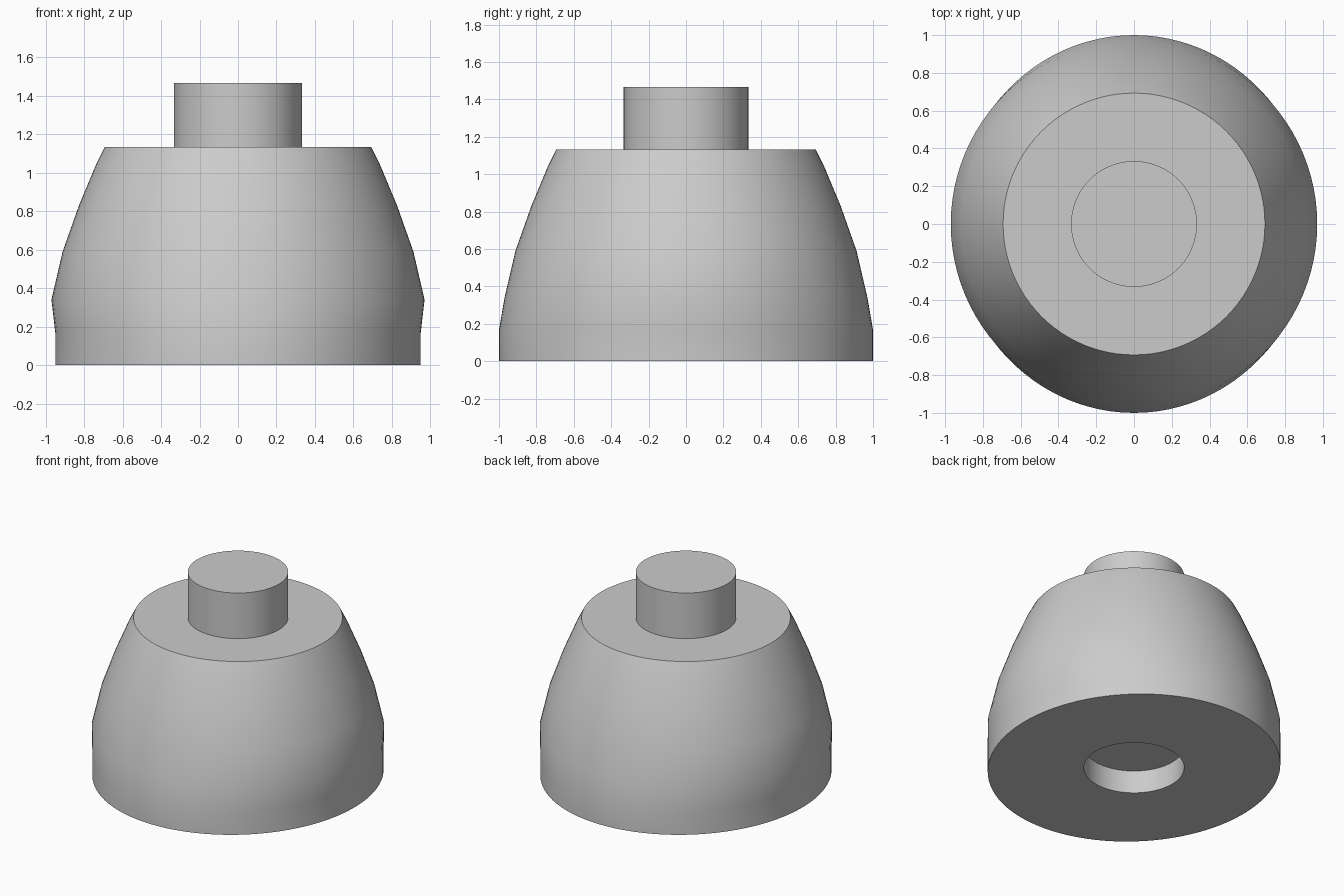
import bpy, bmesh, math

cube = bpy.data.objects.get("Cube")
if cube:
    bpy.data.objects.remove(cube, do_unlink=True)

SEGMENTS = 96

grey = bpy.data.materials.new("plain_grey")
grey.use_nodes = True
colour = (0.6, 0.6, 0.6, 1)
grey.diffuse_color = colour
grey.node_tree.nodes["Principled BSDF"].inputs["Base Color"].default_value = colour


def lathe(name, rings):
    """Skin a stack of (x radius, y radius, z) rings, closing both ends."""
    bm = bmesh.new()
    loops = []
    for rx, ry, z in rings:
        angles = [math.tau * i / SEGMENTS for i in range(SEGMENTS)]
        loops.append([bm.verts.new((rx * math.cos(a), ry * math.sin(a), z)) for a in angles])
    for low, high in zip(loops, loops[1:]):
        for i in range(SEGMENTS):
            j = (i + 1) % SEGMENTS
            bm.faces.new((low[i], low[j], high[j], high[i]))
    bm.faces.new(loops[0][::-1])
    bm.faces.new(loops[-1])
    bmesh.ops.recalc_face_normals(bm, faces=bm.faces)
    mesh = bpy.data.meshes.new(name)
    bm.to_mesh(mesh)
    bm.free()
    obj = bpy.data.objects.new(name, mesh)
    bpy.context.collection.objects.link(obj)
    mesh.materials.append(grey)
    bpy.ops.object.select_all(action="DESELECT")
    obj.select_set(True)
    bpy.context.view_layer.objects.active = obj
    bpy.ops.object.shade_smooth_by_angle(angle=math.radians(35))
    return obj


STUD = 0.333   # radius shared by the stud and the socket
SOCKET = 0.167  # socket depth
TOP = 1.133    # height of the flat shoulder

# Domed body: socket ceiling, socket rim, slightly oval skirt, round dome
dome = [(0.97, 0.34), (0.912, 0.59), (0.827, 0.83), (0.735, 1.05), (0.693, TOP)]
body = lathe("domed_body", [
    (STUD, STUD, SOCKET), (STUD, STUD, 0),
    (0.95, 1, 0), (0.95, 1, SOCKET),
] + [(r, r, z) for r, z in dome])

# Connecting stud on the shoulder
stud = lathe("top_stud", [(STUD, STUD, TOP), (STUD, STUD, 1.467)])
